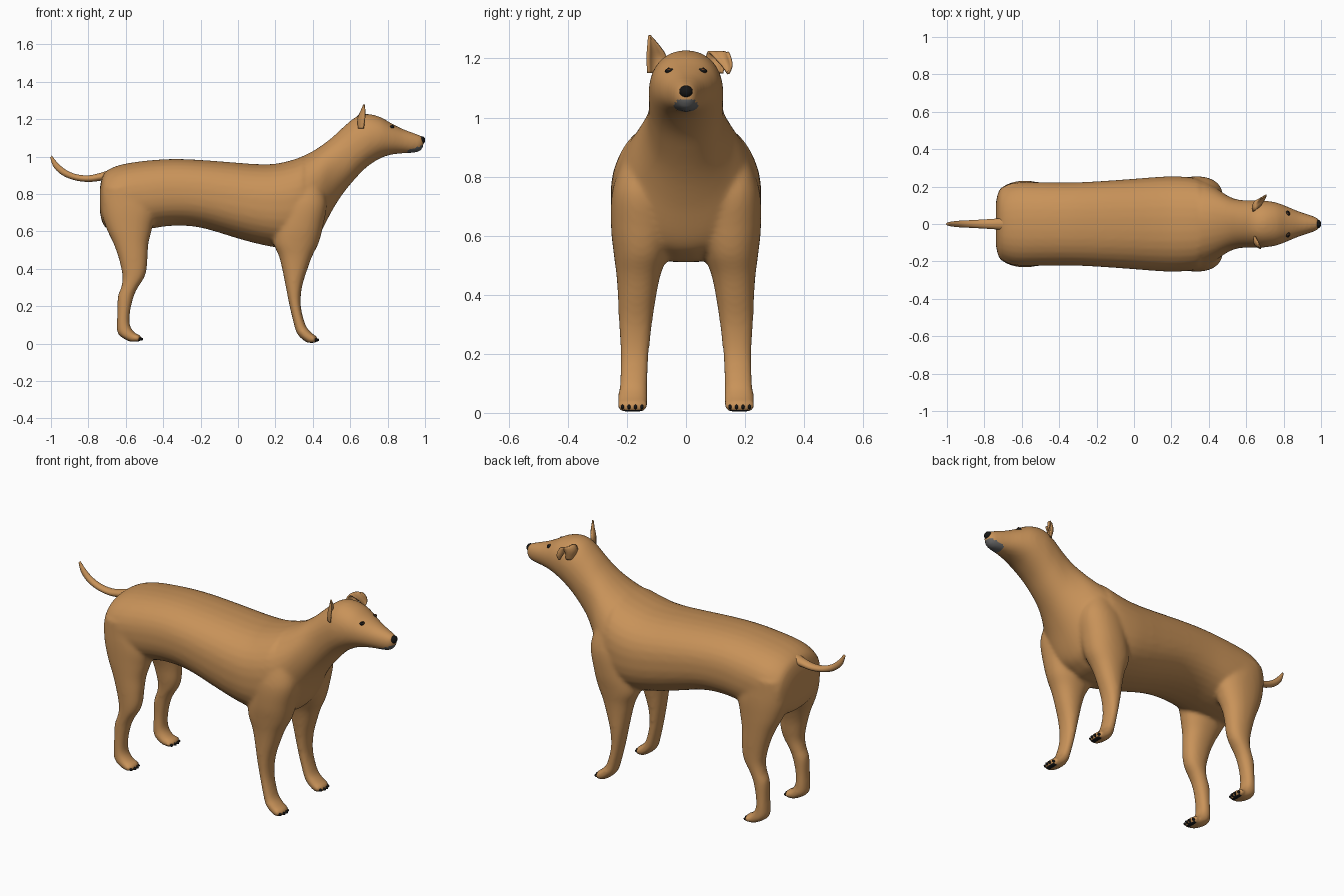
import bpy, bmesh
from math import cos, sin, pi, copysign
from mathutils import Vector

if "Cube" in bpy.data.objects:
    bpy.data.objects.remove(bpy.data.objects["Cube"])


def material(name, col):
    m = bpy.data.materials.new(name)
    m.diffuse_color = (*col, 1)
    m.use_nodes = True
    m.node_tree.nodes["Principled BSDF"].inputs["Base Color"].default_value = m.diffuse_color
    return m


FUR = material("tan fur", (0.58, 0.29, 0.10))
BLACK = material("black", (0.008, 0.008, 0.008))
GREY = material("grey lip", (0.13, 0.13, 0.13))
BROWN = material("iris", (0.14, 0.05, 0.015))


def smooth_rows(rows, n=5):
    """Catmull-Rom interpolation of a table of sections."""
    rows = [Vector(r) for r in rows]
    out = []
    for i in range(len(rows) - 1):
        p0, p1, p2 = rows[max(i - 1, 0)], rows[i], rows[i + 1]
        p3 = rows[min(i + 2, len(rows) - 1)]
        for k in range(n):
            t = k / n
            out.append(0.5 * (2 * p1 + (p2 - p0) * t + (2 * p0 - 5 * p1 + 4 * p2 - p3) * t * t
                              + (3 * p1 - p0 - 3 * p2 + p3) * t ** 3))
    return out + [rows[-1]]


def loft(bm, rings):
    """Skin closed rings of points and cap both ends."""
    vs = [[bm.verts.new(p) for p in r] for r in rings]
    faces = [bm.faces.new(vs[0]), bm.faces.new(vs[-1])]
    for a, b in zip(vs, vs[1:]):
        n = len(a)
        faces += [bm.faces.new((a[i], a[(i + 1) % n], b[(i + 1) % n], b[i])) for i in range(n)]
    bmesh.ops.recalc_face_normals(bm, faces=faces)


def oval(power, n=32):
    """Unit superellipse."""
    return [(copysign(abs(cos(a)) ** (2 / power), cos(a)), copysign(abs(sin(a)) ** (2 / power), sin(a)))
            for a in (2 * pi * (i + 0.5) / n for i in range(n))]


def finish(name, bm, mat):
    me = bpy.data.meshes.new(name)
    bm.to_mesh(me)
    bm.free()
    me.materials.append(mat)
    me.shade_smooth()
    ob = bpy.data.objects.new(name, me)
    bpy.context.collection.objects.link(ob)
    return ob


def ball(name, loc, size, mat):
    bm = bmesh.new()
    bmesh.ops.create_uvsphere(bm, u_segments=16, v_segments=10, radius=1)
    bmesh.ops.scale(bm, vec=size, verts=bm.verts)
    bmesh.ops.translate(bm, vec=loc, verts=bm.verts)
    return finish(name, bm, mat)


# Torso, neck and head sections: x, bottom z, top z, half width
TORSO = [(-.738, .70, .84, .12), (-.722, .64, .90, .178), (-.69, .61, .932, .205), (-.62, .60, .958, .224),
         (-.50, .61, .977, .224), (-.35, .63, .987, .222), (-.2, .62, .982, .228), (0, .562, .967, .242),
         (.1, .535, .96, .25), (.2, .515, .962, .255), (.3, .51, .985, .25), (.37, .53, 1.014, .232),
         (.43, .575, 1.048, .20), (.5, .705, 1.10, .152), (.56, .80, 1.155, .13), (.63, .885, 1.212, .126),
         (.69, .945, 1.228, .126), (.76, .99, 1.212, .115), (.82, 1.01, 1.178, .093), (.88, 1.017, 1.148, .068),
         (.94, 1.02, 1.126, .048), (.975, 1.03, 1.113, .035), (.992, 1.055, 1.103, .018)]
# Leg sections: z, back x, front x, inner y, outer y
FRONT_LEG = [(.86, .27, .44, .10, .215), (.75, .22, .475, .05, .25), (.63, .20, .455, .045, .254),
             (.54, .19, .432, .06, .245), (.47, .218, .398, .085, .236), (.4, .236, .372, .10, .231),
             (.3, .256, .342, .115, .227), (.2, .276, .336, .125, .222), (.1, .30, .361, .13, .225),
             (.06, .312, .392, .13, .23), (.03, .335, .425, .13, .232), (.004, .37, .425, .14, .222)]
HIND_LEG = [(.84, -.72, -.50, .08, .22), (.72, -.732, -.44, .04, .23), (.62, -.705, -.458, .06, .231),
            (.54, -.668, -.478, .09, .23), (.47, -.642, -.483, .11, .229), (.4, -.624, -.488, .12, .227),
            (.35, -.617, -.503, .127, .225), (.3, -.625, -.535, .132, .222), (.25, -.643, -.558, .135, .22),
            (.17, -.645, -.577, .138, .22), (.1, -.647, -.578, .135, .222), (.06, -.645, -.553, .132, .225),
            (.035, -.625, -.52, .13, .228), (.01, -.58, -.515, .14, .22)]
# Tail: x, z, half width, half height
TAIL = [(-.66, .91, .04, .03), (-.73, .893, .03, .022), (-.80, .882, .025, .018), (-.87, .89, .021, .017),
        (-.93, .915, .018, .016), (-.975, .955, .013, .013), (-1.0, 1.0, .006, .005)]

bm = bmesh.new()
loft(bm, [[(x, hw * u, (lo + hi) / 2 + (hi - lo) / 2 * v) for u, v in oval(2.4 if x < .35 else 2.15)]
          for x, lo, hi, hw in smooth_rows(TORSO)])
for leg in (FRONT_LEG, HIND_LEG):
    for s in (1, -1):
        loft(bm, [[((a + b) / 2 + (b - a) / 2 * u, s * ((c + d) / 2 + (d - c) / 2 * v), z)
                   for u, v in oval(2.2)] for z, a, b, c, d in smooth_rows(leg)])

# Toes swelling out of each paw
for px, pz in ((.412, .026), (-.528, .03)):
    for s in (1, -1):
        for k in (-1.5, -.5, .5, 1.5):
            r = bmesh.ops.create_uvsphere(bm, u_segments=12, v_segments=8, radius=.019)
            bmesh.ops.translate(bm, verts=r["verts"], vec=(px - .008 * abs(k), s * .182 + .022 * k, pz))

# Fuse everything into one skin
body = finish("body", bm, FUR)
rm = body.modifiers.new("fuse", "REMESH")
rm.mode, rm.voxel_size = "VOXEL", .0095
sm = body.modifiers.new("soften", "SMOOTH")
sm.factor, sm.iterations = .5, 10
skin = bpy.data.meshes.new_from_object(body.evaluated_get(bpy.context.evaluated_depsgraph_get()))
body.modifiers.clear()
body.data = skin
skin.materials.clear()
for m in (FUR, GREY, BLACK):
    skin.materials.append(m)
skin.shade_smooth()

# Grey lips and dark paw pads
for f in skin.polygons:
    c = f.center
    if c.x > .91 and c.z < 1.035 + .33 * (c.x - .91):
        f.material_index = 1
    elif c.z < .016 and f.normal.z < -.8 and abs(abs(c.y) - .18) < .03 and (c.x > .39 or -.55 < c.x < 0):
        f.material_index = 2

# Tail
bm = bmesh.new()
loft(bm, [[(x + h * v * min(1, max(0, (-.85 - x) * 6)), w * u, z + h * v) for u, v in oval(2, 16)]
          for x, z, w, h in smooth_rows(TAIL)])
finish("tail", bm, FUR)


# Ears: a cupped leaf along a path of x, y, z, half width
def ear(name, path, side):
    bm = bmesh.new()
    across, back = Vector((.45, .9 * side, 0)), Vector((-.9, .45 * side, 0))
    grid = []
    for x, y, z, w in smooth_rows(path, 4):
        grid.append([bm.verts.new(Vector((x, y, z)) + across * w * t + back * w * .5 * (1 - t * t))
                     for t in (-1, -.6, -.2, .2, .6, 1)])
    for a, b in zip(grid, grid[1:]):
        for i in range(5):
            bm.faces.new((a[i], a[i + 1], b[i + 1], b[i]))
    ob = finish(name, bm, FUR)
    so = ob.modifiers.new("thickness", "SOLIDIFY")
    so.thickness, so.offset = .008, 0


ear("upright_ear", [(.66, -.105, 1.15, .025), (.662, -.098, 1.2, .036), (.67, -.108, 1.24, .022),
                    (.675, -.123, 1.278, .002)], -1)
ear("folded_ear", [(.66, .10, 1.15, .025), (.655, .10, 1.195, .036), (.668, .108, 1.222, .035),
                   (.688, .122, 1.205, .03), (.70, .138, 1.175, .018), (.702, .142, 1.148, .002)], 1)

# Nose
ball("nose", (.983, 0, 1.088), (.018, .023, .021), BLACK)

# Eyes: dark rim, iris and pupil, set on the skin by ray cast
for s, label in ((1, "left"), (-1, "right")):
    hit, loc, nor, _ = body.ray_cast((1.2, s * .056, 1.16), (-1, 0, 0))
    ball(label + "_eye", loc - nor * .003, (.012, .017, .009), BLACK)
    ball(label + "_iris", loc + nor * .002, (.009, .008, .006), BROWN)
    ball(label + "_pupil", loc + nor * .0065, (.005, .004, .004), BLACK)

# Claws
for px, pz, leg in ((.427, .02, "front"), (-.514, .024, "hind")):
    for s in (1, -1):
        for k in (-1.5, -.5, .5, 1.5):
            ball(leg + "_claw", (px - .008 * abs(k), s * .182 + .022 * k, pz), (.011, .006, .008), BLACK)
